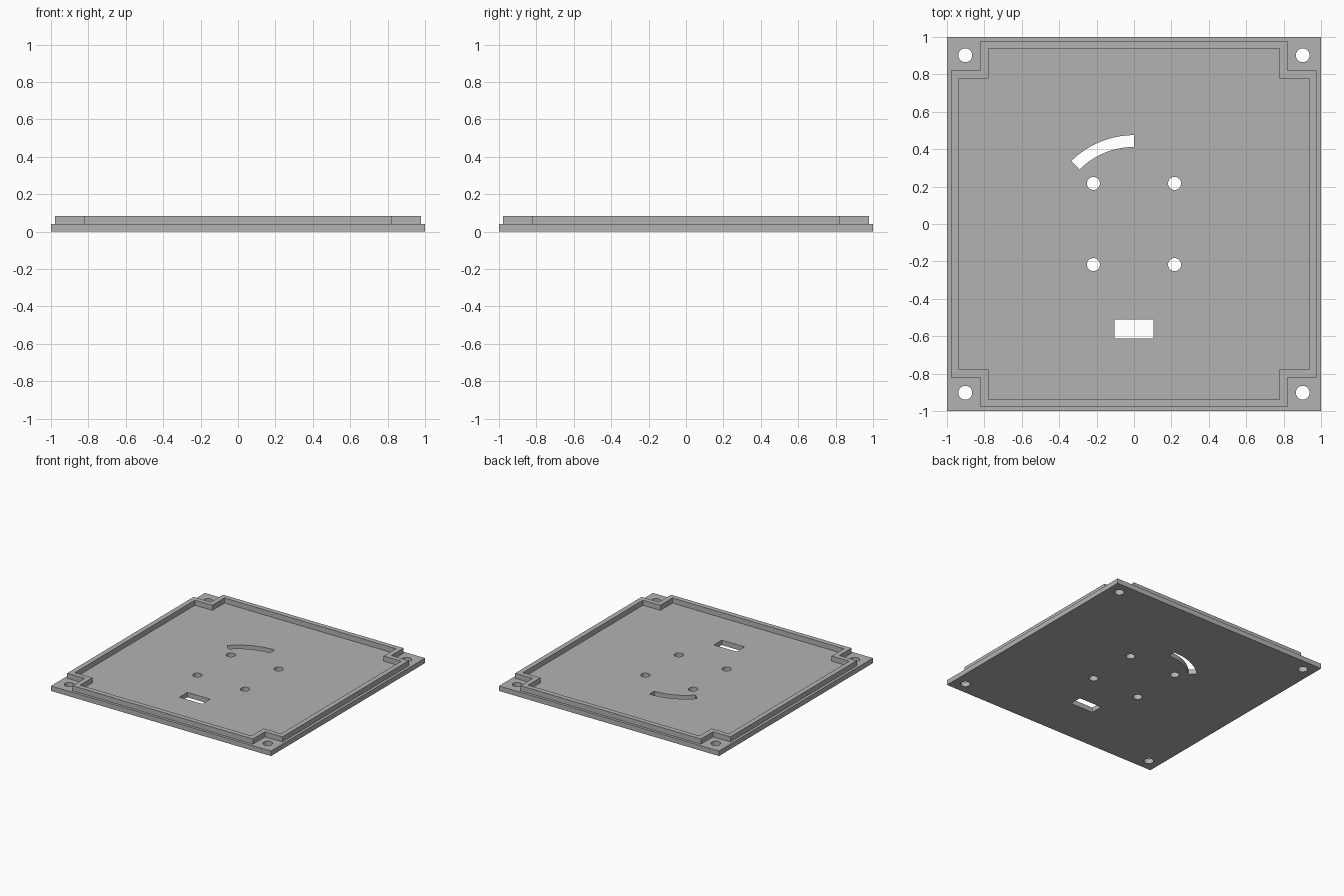
import bpy
import bmesh
from math import cos, sin, pi, radians

cube = bpy.data.objects.get("Cube")
if cube:
    bpy.data.objects.remove(cube, do_unlink=True)

grey = bpy.data.materials.new("plain grey")
grey.use_nodes = True
GREY = (0.45, 0.45, 0.45, 1)
grey.diffuse_color = GREY
grey.node_tree.nodes["Principled BSDF"].inputs["Base Color"].default_value = GREY

PLATE = 0.041
RIM_TOP = 0.083


def rectangle(x0, y0, x1, y1):
    return [(x0, y0), (x1, y0), (x1, y1), (x0, y1)]


def arc(radius, start, end, steps, cx=0, cy=0):
    angles = [start + (end - start) * i / steps for i in range(steps + 1)]
    return [(cx + radius * cos(a), cy + radius * sin(a)) for a in angles]


def circle(cx, cy, radius):
    return arc(radius, 0, 2 * pi, 32, cx, cy)[:-1]


def notched_square(side, notch):
    """Square outline with a square bite out of each corner."""
    corner = [(side, notch), (notch, notch), (notch, side)]
    points = []
    for _ in range(4):
        points += corner
        corner = [(-y, x) for x, y in corner]
    return points


def extruded(name, outlines, z0, z1):
    """Solid from flat outlines; inner outlines become holes."""
    curve = bpy.data.curves.new(name, "CURVE")
    curve.dimensions = "2D"
    curve.fill_mode = "BOTH"
    curve.extrude = (z1 - z0) / 2
    for outline in outlines:
        spline = curve.splines.new("POLY")
        spline.points.add(len(outline) - 1)
        for point, (x, y) in zip(spline.points, outline):
            point.co = (x, y, 0, 1)
        spline.use_cyclic_u = True
    source = bpy.data.objects.new(name + "_outline", curve)
    bpy.context.collection.objects.link(source)
    bpy.context.view_layer.update()
    depsgraph = bpy.context.evaluated_depsgraph_get()
    mesh = bpy.data.meshes.new_from_object(source.evaluated_get(depsgraph))
    bpy.data.objects.remove(source, do_unlink=True)

    # Weld caps to walls and set the solid on its base height
    bm = bmesh.new()
    bm.from_mesh(mesh)
    bmesh.ops.remove_doubles(bm, verts=bm.verts, dist=0.0001)
    bmesh.ops.recalc_face_normals(bm, faces=bm.faces)
    bmesh.ops.translate(bm, verts=bm.verts, vec=(0, 0, (z0 + z1) / 2))
    bm.to_mesh(mesh)
    bm.free()

    mesh.name = name
    mesh.materials.clear()
    mesh.materials.append(grey)
    obj = bpy.data.objects.new(name, mesh)
    bpy.context.collection.objects.link(obj)
    bpy.ops.object.select_all(action="DESELECT")
    obj.select_set(True)
    bpy.context.view_layer.objects.active = obj
    bpy.ops.object.shade_smooth_by_angle(angle=radians(30))
    return obj


# Base plate: corner screw holes, centre mounting holes, window, curved slot
outlines = [rectangle(-1, -1, 1, 1)]
for sx in (-1, 1):
    for sy in (-1, 1):
        outlines.append(circle(sx * 0.902, sy * 0.902, 0.037))
        outlines.append(circle(sx * 0.217, sy * 0.217, 0.035))
outlines.append(rectangle(-0.104, -0.613, 0.104, -0.51))
outlines.append(arc(0.475, pi / 2, pi * 0.75, 16) + arc(0.412, pi * 0.75, pi / 2, 16))
extruded("base_plate", outlines, 0, PLATE)

# Raised rim stepping inward around the corner holes
extruded("raised_rim", [notched_square(0.978, 0.82), notched_square(0.937, 0.779)],
         PLATE, RIM_TOP)
